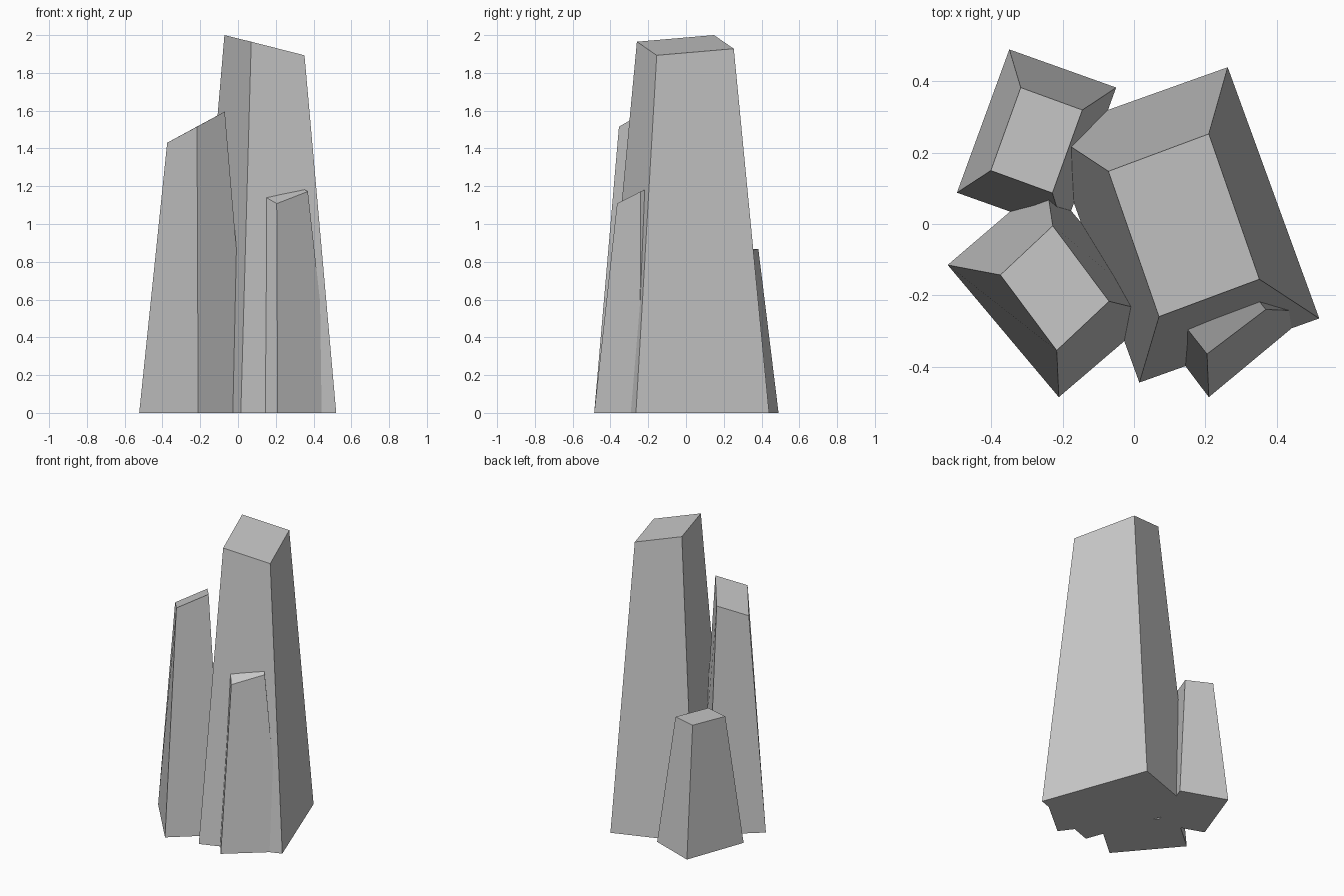
import bpy
import bmesh
from mathutils import Vector

if "Cube" in bpy.data.objects:
    bpy.data.objects.remove(bpy.data.objects["Cube"])


def crystal(name, base, top):
    """Tapered four-sided shard; each end is a parallelogram given by
    three consecutive corners (left, front, right as seen from outside)."""
    rings = []
    bm = bmesh.new()
    for a, b, c in (base, top):
        a, b, c = (Vector((*p, 0)[:3]) for p in (a, b, c))
        rings.append([bm.verts.new(p) for p in (a, b, c, a + c - b)])
    low, high = rings
    bm.faces.new(low[::-1])
    bm.faces.new(high)
    for i in range(4):
        j = (i + 1) % 4
        bm.faces.new((low[i], low[j], high[j], high[i]))
    bmesh.ops.recalc_face_normals(bm, faces=bm.faces)
    mesh = bpy.data.meshes.new(name)
    bm.to_mesh(mesh)
    bm.free()
    obj = bpy.data.objects.new(name, mesh)
    bpy.context.collection.objects.link(obj)
    return obj


# Tall central shard
crystal("main_crystal",
        [(0.015, -0.445), (0.52, -0.265), (0.263, 0.44)],
        [(0.07, -0.26, 1.965), (0.352, -0.155, 1.893), (0.21, 0.253, 1.928)])

# Second tallest, front left
crystal("front_left_crystal",
        [(-0.523, -0.115), (-0.211, -0.486), (0.065, -0.25)],
        [(-0.375, -0.143, 1.43), (-0.217, -0.355, 1.515), (-0.07, -0.217, 1.595)])

# Slim shard leaning into the front of the main one
crystal("front_right_crystal",
        [(0.04, -0.26), (0.21, -0.486), (0.50, -0.245)],
        [(0.11, -0.245, 1.163), (0.205, -0.365, 1.108), (0.37, -0.24, 1.172)])

# Short shard, back left
crystal("back_left_crystal",
        [(-0.05, 0.383), (-0.35, 0.49), (-0.497, 0.088)],
        [(-0.145, 0.32, 0.855), (-0.318, 0.383, 0.868), (-0.402, 0.15, 0.862)])
